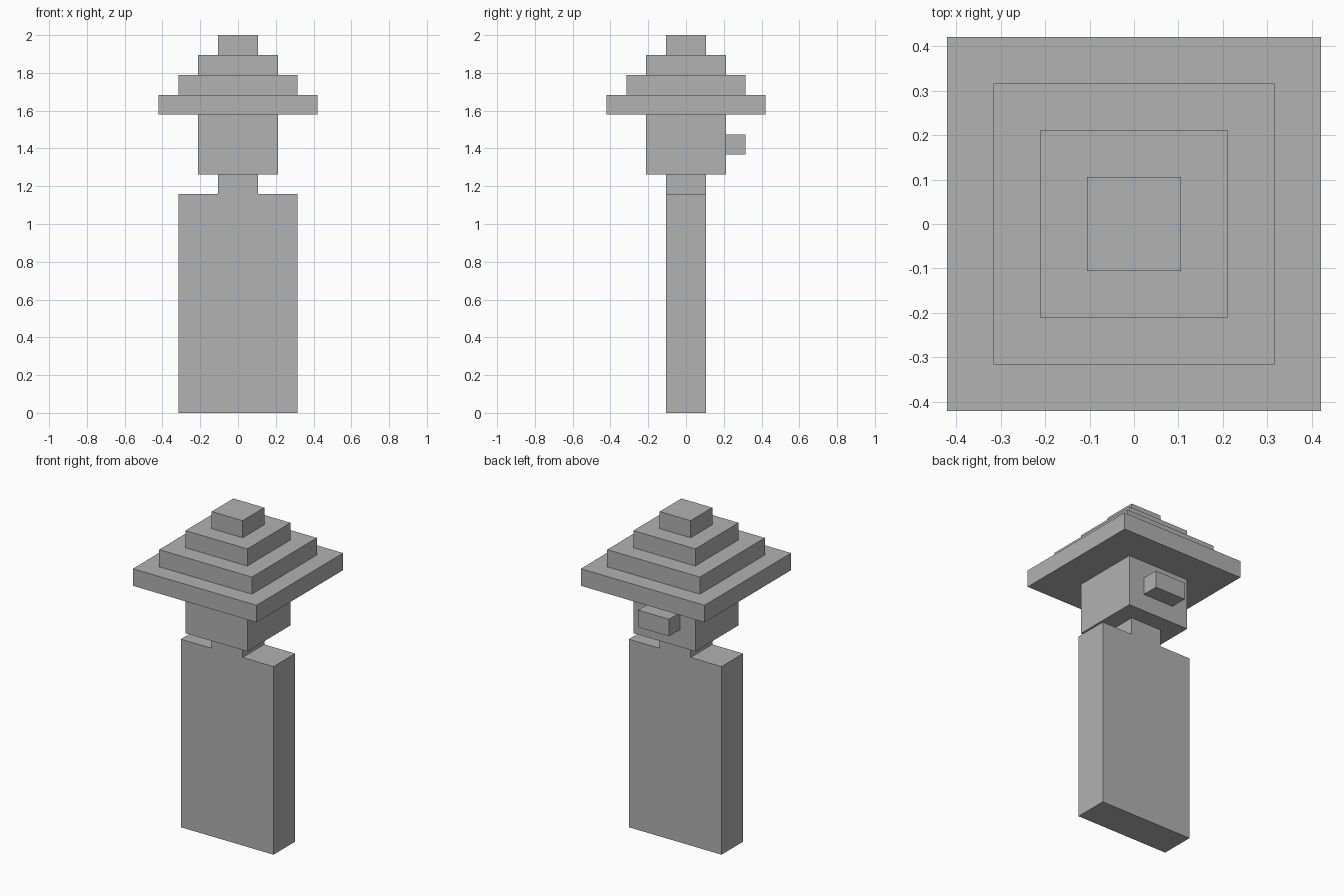
import bpy

# Remove the default object
cube = bpy.data.objects.get("Cube")
if cube:
    bpy.data.objects.remove(cube, do_unlink=True)

U = 2 / 19  # one block unit; the figure is 19 units tall

# Single grey material
grey = bpy.data.materials.new("plain grey")
grey.use_nodes = True
colour = (0.445, 0.445, 0.445, 1)
grey.diffuse_color = colour
grey.node_tree.nodes["Principled BSDF"].inputs["Base Color"].default_value = colour


def block(name, width, depth, bottom, top, y=0):
    """Box measured in block units, centred on x."""
    bpy.ops.mesh.primitive_cube_add(size=1, location=(0, y * U, (bottom + top) / 2 * U))
    ob = bpy.context.object
    ob.name = name
    ob.scale = (width * U, depth * U, (top - bottom) * U)
    bpy.ops.object.transform_apply(location=False, rotation=False, scale=True)
    ob.data.materials.append(grey)
    return ob


# Body, neck and head
block("body", 6, 2, 0, 11)
block("neck", 2, 2, 11, 12)
block("head", 4, 4, 12, 15)

# Small block on the back of the head
block("head_knob", 2, 1, 13, 14, y=2.5)

# Stepped hat, narrowing upward
for i, name in enumerate(("hat_brim", "hat_lower_step", "hat_upper_step", "hat_tip")):
    side = 8 - 2 * i
    block(name, side, side, 15 + i, 16 + i)
